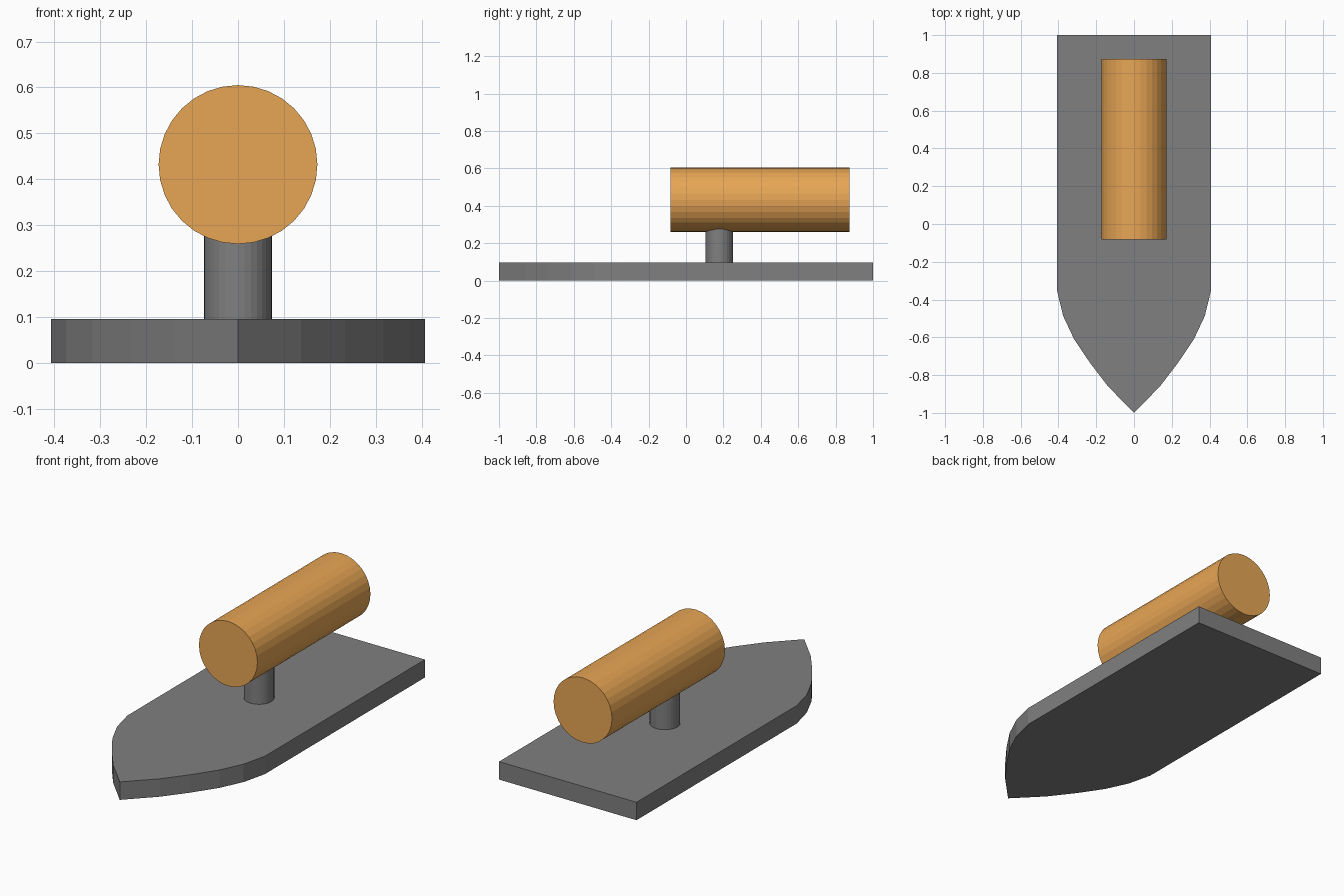
import bpy, bmesh
from math import pi

if "Cube" in bpy.data.objects:
    bpy.data.objects.remove(bpy.data.objects["Cube"])


def material(name, color):
    mat = bpy.data.materials.new(name)
    mat.diffuse_color = color
    mat.use_nodes = True
    mat.node_tree.nodes["Principled BSDF"].inputs["Base Color"].default_value = mat.diffuse_color
    return mat


def cylinder(name, radius, depth, location, mat, rotation=(0, 0, 0)):
    bpy.ops.mesh.primitive_cylinder_add(vertices=32, radius=radius, depth=depth,
                                        location=location, rotation=rotation)
    obj = bpy.context.object
    obj.name = name
    obj.data.materials.append(mat)
    return obj


def extruded_outline(name, outline, height, mat):
    bm = bmesh.new()
    face = bm.faces.new([bm.verts.new((x, y, 0)) for x, y in outline])
    top = bmesh.ops.extrude_face_region(bm, geom=[face])["geom"]
    bmesh.ops.translate(bm, vec=(0, 0, height),
                        verts=[g for g in top if isinstance(g, bmesh.types.BMVert)])
    bmesh.ops.recalc_face_normals(bm, faces=bm.faces)
    mesh = bpy.data.meshes.new(name)
    bm.to_mesh(mesh)
    bm.free()
    mesh.materials.append(mat)
    obj = bpy.data.objects.new(name, mesh)
    bpy.context.collection.objects.link(obj)
    return obj


steel = material("dark_steel", (0.215, 0.215, 0.215, 1))
wood = material("wood", (0.8, 0.38, 0.09, 1))

# Blade: pointed at the front, square at the back, mirrored from its right edge
right = [(0.137, -0.86), (0.233, -0.735), (0.317, -0.61),
         (0.375, -0.487), (0.407, -0.355), (0.407, 1.0)]
left = [(-x, y) for x, y in reversed(right)]
extruded_outline("blade", [(0, -1.0)] + right + left, 0.096, steel)

# Post: rises from the blade into the underside of the handle
post_bottom, post_top = 0.096, 0.30
cylinder("post", 0.074, post_top - post_bottom,
         (0, 0.178, (post_bottom + post_top) / 2), steel)

# Handle: wooden bar lying along the blade
front, back = -0.083, 0.873
cylinder("handle", 0.173, back - front,
         (0, (front + back) / 2, 0.432), wood, (pi / 2, 0, 0))
